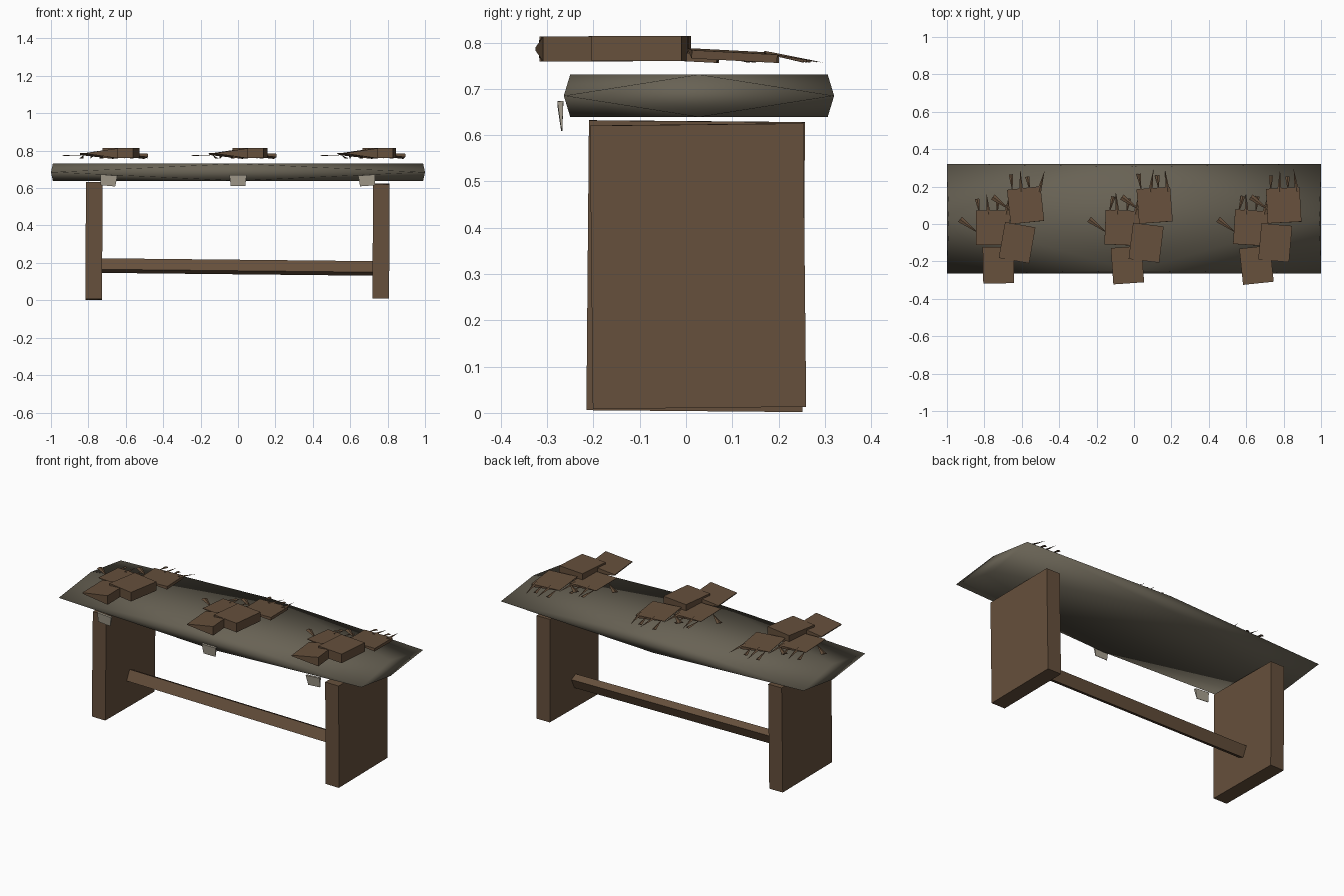
import bpy, bmesh, math, random
from mathutils import Matrix, Vector, Euler

random.seed(4)
if "Cube" in bpy.data.objects:
    bpy.data.objects.remove(bpy.data.objects["Cube"])


def material(name, rgb):
    m = bpy.data.materials.new(name)
    m.use_nodes = True
    m.diffuse_color = (*rgb, 1)
    m.node_tree.nodes["Principled BSDF"].inputs["Base Color"].default_value = (*rgb, 1)
    return m


BROWN = material("brown wood", (0.133, 0.08, 0.045))
STONE = material("grey brown top", (0.138, 0.122, 0.089))
GREY = material("pale grey", (0.39, 0.352, 0.279))


def add(name, bm, mat):
    bmesh.ops.recalc_face_normals(bm, faces=bm.faces)
    mesh = bpy.data.meshes.new(name)
    bm.to_mesh(mesh)
    bm.free()
    mesh.materials.append(mat)
    ob = bpy.data.objects.new(name, mesh)
    bpy.context.collection.objects.link(ob)
    return ob


def box(name, centre, size, mat=BROWN, rot=(0, 0, 0), shape=None):
    """Box turned by degrees; shape(v) may reshape the unit corners first."""
    bm = bmesh.new()
    bmesh.ops.create_cube(bm, size=1)
    if shape:
        for v in bm.verts:
            shape(v.co)
    turn = Euler([math.radians(a) for a in rot]).to_matrix().to_4x4()
    bm.transform(Matrix.Translation(centre) @ turn @ Matrix.Diagonal((*size, 1)))
    return add(name, bm, mat)


# Table top: corners pinched to the middle height, full thickness at mid-edges
bm = bmesh.new()
cy, z0, hz = 0.028, 0.685, 0.046
corners = [bm.verts.new((x, cy + y, z0)) for x, y in
           ((-1, -0.292), (1, -0.292), (1, 0.292), (-1, 0.292))]
mids = ((0, -0.278), (0.99, 0), (0, 0.278), (-0.99, 0))
top = [bm.verts.new((x, cy + y, z0 + hz)) for x, y in mids]
low = [bm.verts.new((x, cy + y, z0 - hz)) for x, y in mids]
for ring in (top, low):
    bm.faces.new(ring)
    for i in range(4):
        bm.faces.new((ring[i - 1], corners[i], ring[i]))
        bm.faces.new((corners[i], corners[(i + 1) % 4], ring[i]))
slab = add("table_top", bm, STONE)
for p in slab.data.polygons:
    p.use_smooth = True

# Legs and stretcher
box("left_leg", (0.765, 0.026, 0.317), (0.089, 0.461, 0.612), rot=(0.6, 0.3, 0))
box("right_leg", (-0.77, 0.021, 0.317), (0.089, 0.467, 0.626), rot=(-0.5, 0.3, 0))
box("stretcher", (0, 0.02, 0.178), (1.46, 0.045, 0.065), rot=(-25, 0.6, 0))


# Small pale tabs hanging under the front edge
def tab_shape(co):
    if co.z < 0:
        co.y = co.y * 0.2
        co.x *= 0.85


for x, tilt in ((-0.693, 5), (0, 0), (0.69, -4)):
    box("front_tab", (x, -0.27, 0.641), (0.092, 0.013, 0.058), GREY, (3, tilt, 0), tab_shape)


def finger(name, base, tip, width, flared):
    """Thin splinter between two points, wide at one end."""
    a, b = Vector(base), Vector(tip)
    if flared:
        a, b = b, a
    side = (b - a).cross(Vector((0, 0, 1))).normalized() * width / 2
    up = Vector((0, 0, 0.006))
    bm = bmesh.new()
    vs = [bm.verts.new(p) for p in (a - side, a + side, a + up, b)]
    for tri in ((0, 1, 2), (0, 1, 3), (1, 2, 3), (2, 0, 3)):
        bm.faces.new([vs[i] for i in tri])
    add(name, bm, BROWN)


# One corner edge squeezed flat on the outer forearm and the palms
def pinch(co):
    if co.x < 0:
        co.z *= 0.1


def hand(x, y, z, turn, shape):
    """Forearm block, thin palm, four fingers and a thumb."""
    box("forearm", (x, y, z), (0.165, 0.195, 0.054), rot=(0, 0, turn), shape=shape)
    px, py = x + (0.045 if shape is None else -0.03), y + 0.2
    box("palm", (px, py, 0.776), (0.18, 0.185, 0.018), rot=(-3, 4, -turn * 0.6), shape=pinch)
    for i in range(4):
        fx = px - 0.07 + i * 0.047
        reach = 0.115 + 0.03 * (i % 2) + random.uniform(-0.01, 0.01)
        finger("finger", (fx, py + 0.07, 0.776),
               (fx + random.uniform(-0.02, 0.035), py + 0.09 + reach - 0.045, 0.757),
               0.024, i % 2 == 0)
    finger("thumb", (px - 0.075, py - 0.03, 0.776), (px - 0.175, py + 0.045, 0.772), 0.034, True)


# Three pairs of hands resting above the table
for cx, tilt in ((-0.69, -3), (0, 0), (0.69, 2)):
    hand(cx - 0.035, -0.22, 0.786, 4 + tilt, pinch)
    hand(cx + 0.065, -0.1, 0.787, -7 + tilt, None)
